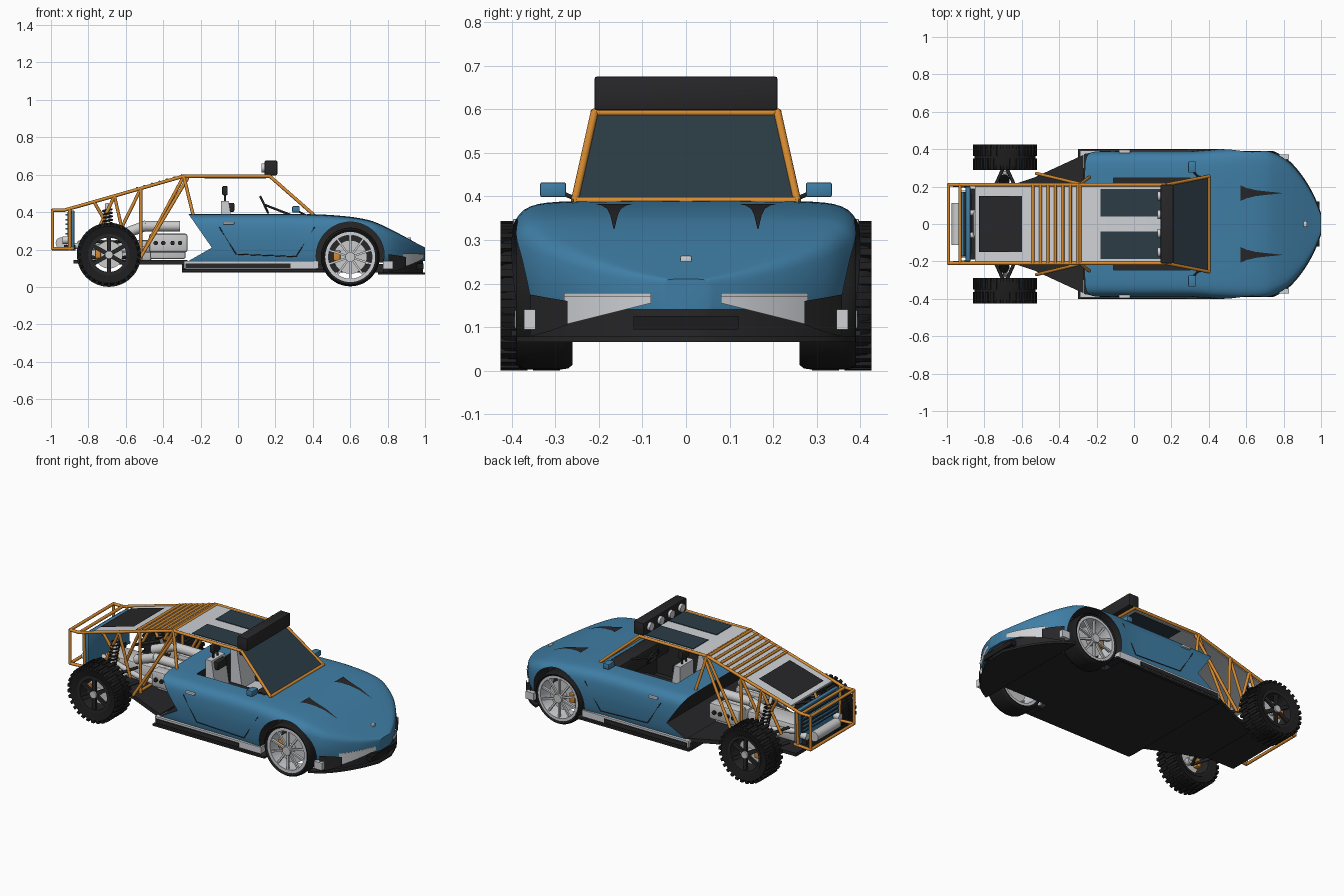
import bpy, bmesh
from math import radians, pi, cos, sin
from mathutils import Vector, Matrix

if "Cube" in bpy.data.objects:
    bpy.data.objects.remove(bpy.data.objects["Cube"])

def mat(name, rgb):
    m = bpy.data.materials.new(name)
    m.diffuse_color = (*rgb, 1)
    m.use_nodes = True
    m.node_tree.nodes["Principled BSDF"].inputs["Base Color"].default_value = m.diffuse_color
    return m

BLUE = mat("blue_paint", (.05, .21, .38))
ORANGE = mat("orange_tube", (.68, .26, .03))
DARK = mat("dark_trim", (.02, .02, .022))
RUBBER = mat("rubber", (.012, .012, .013))
GLASS = mat("tinted_glass", (.025, .045, .06))
LIGHT = mat("light_panel", (.62, .64, .67))

def finish(bm, name, m=None, angle=35):
    bmesh.ops.recalc_face_normals(bm, faces=bm.faces)
    me = bpy.data.meshes.new(name)
    bm.to_mesh(me)
    bm.free()
    ob = bpy.data.objects.new(name, me)
    bpy.context.collection.objects.link(ob)
    if m:
        me.materials.append(m)
    smooth(ob, angle)
    return ob

def smooth(ob, angle=35):
    bpy.ops.object.select_all(action='DESELECT')
    ob.select_set(True)
    bpy.context.view_layer.objects.active = ob
    bpy.ops.object.shade_smooth_by_angle(angle=radians(angle))

def bars(name, mats, m=None, bevel=0):
    bm = bmesh.new()
    for mx in mats:
        bmesh.ops.create_cube(bm, size=1, matrix=mx)
    if bevel:
        bmesh.ops.bevel(bm, geom=bm.edges[:], offset=bevel, segments=2, affect='EDGES', profile=.5)
    return finish(bm, name, m)

def size(x, y, z):
    return Matrix.Diagonal((x, y, z, 1))

def box(name, lo, hi, m=None, bevel=0):
    lo, hi = Vector(lo), Vector(hi)
    return bars(name, [Matrix.Translation((lo + hi) / 2) @ size(*(hi - lo))], m, bevel)

def prism(name, pts, axis, a, b, m=None):
    def put(p, q, t):
        return {'x': (t, p, q), 'y': (p, t, q), 'z': (p, q, t)}[axis]
    bm = bmesh.new()
    A, B = [[bm.verts.new(put(p, q, t)) for p, q in pts] for t in (a, b)]
    bm.faces.new(A)
    bm.faces.new(B)
    for i in range(len(pts)):
        j = (i + 1) % len(pts)
        bm.faces.new((A[i], A[j], B[j], B[i]))
    return finish(bm, name, m)

def strip(name, left, right, m=None, thick=.004):
    bm = bmesh.new()
    L, R = [[bm.verts.new(p) for p in row] for row in (left, right)]
    for i in range(len(L) - 1):
        bm.faces.new((L[i], L[i + 1], R[i + 1], R[i]))
    bmesh.ops.solidify(bm, geom=bm.faces[:], thickness=thick)
    return finish(bm, name, m)

def tubes(name, paths, r, m=None, n=8):
    bm = bmesh.new()
    for path in paths:
        for a, b in zip(path, path[1:]):
            a, b = Vector(a), Vector(b)
            d = b - a
            mx = Matrix.Translation((a + b) / 2) @ d.to_track_quat('Z', 'Y').to_matrix().to_4x4()
            bmesh.ops.create_cone(bm, cap_ends=True, segments=n, radius1=r, radius2=r,
                                  depth=d.length + r * .8, matrix=mx)
    return finish(bm, name, m, 50)

def lathe(name, prof, c, m=None, n=48):
    bm = bmesh.new()
    rings = [[bm.verts.new((c[0] + r * cos(2 * pi * i / n), c[1] + y, c[2] + r * sin(2 * pi * i / n)))
              for r, y in prof] for i in range(n)]
    k = len(prof)
    for i in range(n):
        A, B = rings[i], rings[(i + 1) % n]
        for j in range(k):
            bm.faces.new((A[j], A[(j + 1) % k], B[(j + 1) % k], B[j]))
    return finish(bm, name, m)

def spline(pts, n):
    P, out = [pts[0], *pts, pts[-1]], []
    for i in range(1, len(P) - 2):
        for k in range(n):
            t = k / n
            out.append(tuple(.5 * (2*b + (c-a)*t + (2*a-5*b+4*c-d)*t*t + (3*b-a-3*c+d)*t**3)
                             for a, b, c, d in zip(*P[i-1:i+3])))
    return out + [pts[-1]]

def lookup(x, table):
    for (a, p), (b, q) in zip(table, table[1:]):
        if a <= x <= b:
            return p + (q - p) * (x - a) / (b - a)
    return table[0][1] if x < table[0][0] else table[-1][1]

# body shell: stations (x, half width, bottom, top)
ST = spline([(-.28, .388, .12, .39), (0, .39, .12, .39), (.3, .39, .12, .39), (.45, .4, .12, .387),
             (.6, .405, .12, .375), (.7, .398, .125, .357), (.76, .375, .13, .335), (.83, .33, .135, .301),
             (.9, .25, .14, .264), (.96, .15, .14, .231), (1, .05, .14, .21)], 5)
SEC = [(0, 0), (.5, 0)] + spline([(.95, 0), (.98, .15), (1, .45), (.995, .7), (.97, .86),
                                  (.9, .955), (.75, .99), (.4, 1), (0, 1)], 3)
bm = bmesh.new()
rings = []
for x, w, zb, zt in ST:
    half = [(u * w, zb + v * (zt - zb)) for u, v in SEC]
    rings.append([bm.verts.new((x, y, z)) for y, z in half + [(-y, z) for y, z in half[-2:0:-1]]])
for A, B in zip(rings, rings[1:]):
    for j in range(len(A)):
        k = (j + 1) % len(A)
        bm.faces.new((A[j], A[k], B[k], B[j]))
bm.faces.new(rings[0])
bm.faces.new(rings[-1])
body = finish(bm, "body_shell", BLUE)

# wheel wells, cockpit and notched rear cut out of the shell
circle = [(.6 + .182 * cos(i * pi / 32), .165 + .182 * sin(i * pi / 32)) for i in range(64)]
cutters = [prism("well_cutter", circle, 'y', .24 * s, .5 * s, DARK) for s in (1, -1)]
cutters += [box("cockpit_cutter", (-.11, -.245, .14), (.37, .245, .6), DARK),
            prism("rear_cutter", [(-.272, .4), (-.14, .21), (-.28, .13), (-.4, .13), (-.4, .4)], 'y', -.5, .5, DARK)]
for c in cutters:
    c.hide_render = True
    mod = body.modifiers.new("cut", 'BOOLEAN')
    mod.operation, mod.solver, mod.object = 'DIFFERENCE', 'EXACT', c
    mod.material_mode = 'TRANSFER'
    bpy.context.view_layer.objects.active = body
    bpy.ops.object.modifier_apply(modifier=mod.name)
    bpy.data.objects.remove(c)
smooth(body)

# bumper, splitter and floor follow the nose outline
def outline(x0, dx, dw):
    half = [(x + dx, w + dw) for x, w, _, _ in ST if x > x0]
    return half + [(x, -y) for x, y in reversed(half)]
prism("lower_bumper", outline(.78, -.012, -.008), 'z', .075, .15, DARK)
prism("splitter", outline(.74, 0, .008), 'z', .066, .078, DARK)
side = [(.78, .25), (.42, .25), (.42, .385), (-.28, .385), (-.3, .37)]
prism("floor", side + [(x, -y) for x, y in reversed(side)], 'z', .078, .122, DARK)
rear = [(-.27, .37), (-.53, .25), (-.68, .2)]
prism("rear_floor", rear + [(x, -y) for x, y in reversed(rear)], 'z', .12, .145, DARK)
box("rear_undertray", (-.88, -.19, .125), (-.6, .19, .145), DARK)
NOSE = sorted((w, x) for x, w, _, _ in ST if x > .6)
TOP = [(x, zt) for x, _, _, zt in ST]
box("lower_grille", (.95, -.12, .095), (.992, .12, .125), RUBBER)
box("nose_badge", (.905, -.013, .247), (.925, .013, .264), LIGHT, .003)
rails, lines = [], []
for s in (1, -1):
    ys = [.08 + .2 * i / 8 for i in range(9)]
    P = [(lookup(y, NOSE) + .005, y * s) for y in ys]
    strip("headlight", [(x, y, .178) for x, y in P],
          [(x, y, .155 - .05 * i / 8) for i, (x, y) in enumerate(P)], LIGHT)
    strip("headlight_brow", [(x + .004, y, .178) for x, y in P], [(x + .004, y, .17) for x, y in P])
    q = [(lookup(y, NOSE) + .014, y * s) for y in (.272, .315, .358)]
    strip("bumper_corner", [(x, y, z) for (x, y), z in zip(q, (.16, .167, .175))],
          [(x, y, z) for (x, y), z in zip(q, (.105, .09, .078))], DARK, .008)
    box("corner_light_panel", (.775, s*.345, .095), (.83, s*.372, .14), LIGHT)
    # hood vents
    V = [(.57, .042), (.60, .028), (.65, .016), (.71, .009), (.79, .001)]
    strip("hood_vent", [(x, s*.165 - h, lookup(x, TOP) + .004) for x, h in V],
          [(x, s*.165 + h, lookup(x, TOP) + .004) for x, h in V], DARK)
    # sills, door seam, handle
    box("sill_panel", (-.29, s*.3, .098), (.43, s*.392, .138), LIGHT)
    box("sill_strip", (-.28, s*.33, .1), (.28, s*.397, .126), DARK)
    box("side_skirt", (-.3, s*.3, .08), (.46, s*.4, .092), DARK)
    box("door_handle", (-.08, s*.38, .335), (-.02, s*.397, .348), LIGHT, .003)
    lines.append([(x, s*y, z) for x, y, z in ((-.1, .388, .32), (-.01, .388, .175), (.31, .386, .162), (.41, .394, .32))])
    # mirrors
    box("mirror", (.29, s*.275, .398), (.33, s*.335, .432), BLUE, .005)
    tubes("mirror_arm", [[(.31, s*.29, .41), (.34, s*.255, .395), (.36, s*.25, .385)]], .005, DARK)
tubes("door_seams", lines, .0025, DARK, 6)

# roll cage
cage = []
for s in (1, -1):
    raw = [[(.4, .255, .39), (.17, .21, .592), (-.29, .21, .592), (-.93, .21, .41), (-.992, .21, .41),
            (-.992, .21, .205), (-.88, .2, .205)],
           [(-.29, .21, .592), (-.24, .25, .385)], [(-.52, .21, .525), (-.52, .2, .15)],
           [(-.29, .21, .592), (-.5, .2, .2)], [(-.27, .21, .58), (-.52, .27, .16)],
           [(-.52, .21, .525), (-.63, .19, .3)], [(-.66, .21, .485), (-.6, .19, .22)],
           [(-.66, .21, .485), (-.78, .19, .24)], [(-.77, .21, .455), (-.68, .19, .3)],
           [(-.9, .21, .415), (-.9, .2, .2)]]
    cage += [[(x, s*y, z) for x, y, z in p] for p in raw]
for x, y, z in ((.4, .255, .39), (.17, .21, .592), (-.29, .21, .592), (-.93, .21, .41),
                (-.992, .21, .41), (-.992, .21, .205), (-.52, .2, .16)):
    cage.append([(x, -y, z), (x, y, z)])
tubes("roll_cage", cage, .009, ORANGE, 10)

# roof panels, louvres, glass
def slope(x):
    return .592 + .284 * (x + .29)
prism("roof_panel", [(.17, .595), (-.29, .595), (-.85, slope(-.85)), (-.85, slope(-.85) - .01), (-.29, .583),
                     (.17, .583)], 'y', -.2, .2, LIGHT)
tubes("roof_louvres", [[(x, -.205, slope(x) + .006), (x, .205, slope(x) + .006)]
                       for x in [-.54 + .04 * i for i in range(7)]], .008, ORANGE)
strip("rear_roof_insert", [(x, -.15, slope(x) + .009) for x in (-.83, -.6)],
      [(x, .15, slope(x) + .009) for x in (-.83, -.6)], DARK)
for s in (1, -1):
    box("roof_window", (-.18, s*.04, .58), (.15, s*.187, .599), GLASS)
strip("windscreen", [(.4, -.25, .392), (.17, -.205, .592)], [(.4, .25, .392), (.17, .205, .592)], GLASS)
box("light_bar", (.142, -.21, .597), (.21, .21, .675), DARK, .006)
tubes("light_bar_lamps", [[(.15, y, .637), (.135, y, .637)] for y in (-.15, -.05, .05, .15)], .024, LIGHT, 20)

# interior
for s in (1, -1):
    prism("seat", [(.12, .15), (.12, .22), (-.01, .21), (-.05, .46), (-.09, .46), (-.09, .15)],
          'y', s*.055, s*.185, LIGHT)
    box("seat_pad", (-.07, s*.075, .4), (-.02, s*.165, .45), DARK, .008)
    box("headrest", (-.085, s*.085, .49), (-.055, s*.155, .54), DARK, .008)
    tubes("headrest_posts", [[(-.07, s*y, .45), (-.07, s*y, .5)] for y in (.1, .14)], .006, DARK)
box("dashboard", (.28, -.24, .29), (.39, .24, .388), DARK, .015)
box("centre_tunnel", (-.11, -.04, .14), (.3, .04, .24), DARK)
ring = [(.14 - .02 * sin(a), .12 + .045 * cos(a), .44 + .042 * sin(a)) for a in [i * pi / 12 for i in range(25)]]
tubes("steering_wheel", [ring, ring[0:13:12], [(.14, .12, .44), (.32, .12, .37)]], .006, DARK)

# engine bay
box("engine_block", (-.47, -.12, .15), (-.28, .12, .26), None, .01)
for s in (1, -1):
    box("cylinder_head", (-.475, s*.09, .185), (-.27, s*.165, .285), None, .012)
    tubes("intake_pipe", [[(-.32, s*.09, .325), (-.5, s*.09, .325), (-.62, s*.08, .28)]], .028, None, 16)
    tubes("head_bolts", [[(x, s*.15, .235), (x, s*.172, .235)] for x in (-.44, -.4, -.35, -.31)], .012, DARK, 10)
    tubes("exhaust_pipe", [[(-.45, s*.14, .2), (-.6, s*.12, .2), (-.85, s*.06, .22), (-.95, s*.06, .22)]], .016, None, 12)
    # suspension
    tubes("suspension_arms", [[(x, s*.12, z), (-.69, s*.32, z - .02)] for x in (-.6, -.78) for z in (.16, .25)], .009, DARK)
    tubes("half_shaft", [[(-.69, s*.05, .18), (-.69, s*.34, .18)]], .013, None, 12)
    a, b = Vector((-.69, s*.27, .19)), Vector((-.7, s*.17, .44))
    tubes("damper", [[a, b]], .011, None, 12)
    coil = [a.lerp(b, .3 + .6 * i / 64) + .024 * Vector((cos(i * pi / 4), sin(i * pi / 4), 0)) for i in range(65)]
    tubes("coil_spring", [coil], .005, DARK, 6)
box("gearbox", (-.86, -.07, .14), (-.46, .07, .25), None, .015)
box("radiator", (-.9, -.2, .2), (-.875, .2, .41), BLUE, .004)
box("radiator_core", (-.912, -.17, .27), (-.89, .17, .4), DARK)
bars("radiator_slats", [Matrix.Translation((-.915, 0, .285 + .025 * i)) @ size(.012, .34, .008) for i in range(5)], BLUE)
tubes("muffler", [[(-.945, -.1, .235), (-.945, .1, .235)]], .03, None, 20)
box("rear_lower_panel", (-.93, -.16, .195), (-.87, .16, .225), DARK)
for s in (1, -1):
    tubes("tail_light", [[(-.93, s*.16, .25), (-.89, s*.16, .25)]], .02, LIGHT, 16)

# wheels
def wheel(tag, c, s, R, rim, W, spokes, sw, m):
    h, C = W / 2, Matrix.Translation(c)
    lathe(tag + "_tyre", [(rim, -h*.85), (R*.93, -h), (R*.985, -h*.85), (R, -h*.6), (R, h*.6), (R*.985, h*.85),
                          (R*.93, h), (rim, h*.85)], c, RUBBER)
    lathe(tag + "_rim", [(rim + .003, -h*.87), (rim + .003, h*.9), (rim - .012, h*.9), (rim - .016, h*.5),
                         (rim - .016, -h*.87)], c, m)
    bars(tag + "_spokes", [C @ Matrix.Rotation(2*pi*i / spokes, 4, 'Y') @ Matrix.Translation((0, s*h*.7, rim*.54))
                           @ size(sw, .014, rim*.86) for i in range(spokes)], m)
    tubes(tag + "_hub", [[(c[0], c[1] - s*h*.3, c[2]), (c[0], c[1] + s*h*.82, c[2])]], rim*.2, None, 20)
    lathe(tag + "_brake_disc", [(.02, 0), (rim*.68, 0), (rim*.68, s*.008), (.02, s*.008)], c)
    box(tag + "_caliper", (c[0] - rim*.68, c[1] - .02, c[2] - .02), (c[0] - rim*.4, c[1] + .028, c[2] + .035), ORANGE, .005)

for s in (1, -1):
    wheel("front_wheel", (.6, s*.325, .16), s, .157, .132, .13, 10, .011, LIGHT)
    c = (-.69, s*.357, .172)
    wheel("rear_wheel", c, s, .164, .108, .138, 6, .022, DARK)
    bars("rear_tread", [Matrix.Translation(c) @ Matrix.Rotation(2*pi*(i + .5*(k > 0)) / 30, 4, 'Y')
                        @ Matrix.Translation((0, k*.037, .16)) @ size(.018, .062, .022)
                        for i in range(30) for k in (1, -1)], RUBBER)
